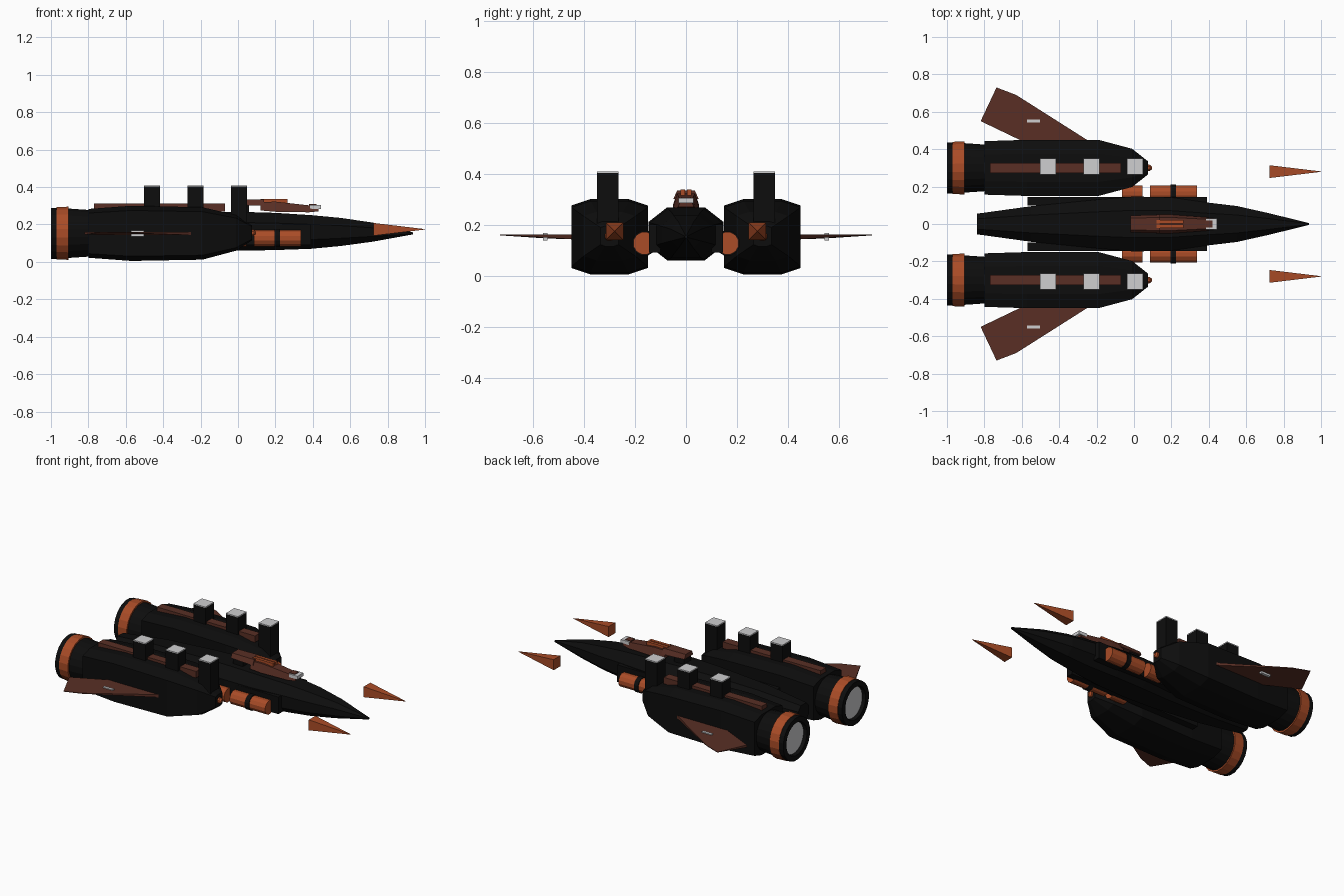
import bpy, bmesh, math

if "Cube" in bpy.data.objects:
    bpy.data.objects.remove(bpy.data.objects["Cube"])


def material(name, rgb):
    m = bpy.data.materials.new(name)
    m.diffuse_color = (*rgb, 1)
    m.use_nodes = True
    m.node_tree.nodes["Principled BSDF"].inputs["Base Color"].default_value = m.diffuse_color
    return m


BLACK = material("hull black", (0.004, 0.004, 0.004))
ORANGE = material("burnt orange", (0.40, 0.072, 0.02))
BROWN = material("dark brown", (0.10, 0.028, 0.018))
GREY = material("light grey", (0.62, 0.62, 0.63))


def finish(bm, name, mat):
    bmesh.ops.recalc_face_normals(bm, faces=bm.faces)
    me = bpy.data.meshes.new(name)
    bm.to_mesh(me)
    bm.free()
    me.materials.append(mat)
    ob = bpy.data.objects.new(name, me)
    bpy.context.collection.objects.link(ob)
    return ob


def loft(name, mat, section, stations):
    """Skin a unit (y, z) section along x; station = (x, y centre, half width, z low, z high)."""
    bm = bmesh.new()
    rings = []
    for x, cy, hw, lo, hi in stations:
        cz, hz = (lo + hi) / 2, (hi - lo) / 2
        rings.append([bm.verts.new((x, cy + a * hw, cz + b * hz)) for a, b in section])
    n = len(section)
    for p, q in zip(rings, rings[1:]):
        for i in range(n):
            j = (i + 1) % n
            bm.faces.new((p[i], p[j], q[j], q[i]))
    bm.faces.new(rings[0])
    bm.faces.new(rings[-1])
    return finish(bm, name, mat)


def box(name, mat, x0, x1, y0, y1, z0, z1):
    return loft(name, mat, SQUARE, [(x, (y0 + y1) / 2, abs(y1 - y0) / 2, z0, z1) for x in (x0, x1)])


def circle(n):
    return [(math.cos(2 * math.pi * (i + .5) / n), math.sin(2 * math.pi * (i + .5) / n)) for i in range(n)]


def round_part(name, mat, sides, y, z, profile):
    return loft(name, mat, circle(sides), [(x, y, r, z - r, z + r) for x, r in profile])


def plate(name, mat, top, bottom):
    """Solid between two matching outlines."""
    bm = bmesh.new()
    a = [bm.verts.new(p) for p in top]
    b = [bm.verts.new(p) for p in bottom]
    bm.faces.new(a)
    bm.faces.new(b)
    for i in range(len(a)):
        j = (i + 1) % len(a)
        bm.faces.new((a[i], a[j], b[j], b[i]))
    return finish(bm, name, mat)


SQUARE = [(1, 1), (-1, 1), (-1, -1), (1, -1)]
OCTAGON = [(1, .83), (.5, 1), (-.5, 1), (-1, .83), (-1, -.83), (-.5, -1), (.5, -1), (1, -.83)]
HULL = [(1, .45), (.5, 1), (-.5, 1), (-1, .45), (-1, -.45), (-.5, -1), (.5, -1), (1, -.45)]

# Central fuselage
loft("fuselage", BLACK, HULL, [
    (-.84, 0, .055, .11, .22), (-.55, 0, .095, .08, .25), (-.2, 0, .13, .062, .265),
    (0, 0, .147, .06, .268), (.2, 0, .142, .063, .262), (.39, 0, .115, .07, .25),
    (.55, 0, .096, .085, .235), (.72, 0, .058, .108, .21), (.935, 0, .005, .147, .158)])

# Turret on the fuselage
TRAP = [(.7, 1), (-.7, 1), (-1, -1), (1, -1)]
loft("turret_rear_arm", BROWN, TRAP, [(-.02, 0, .045, .305, .333), (.14, 0, .05, .3, .333)])
box("turret_mount", BLACK, -.01, .06, -.035, .035, .25, .306)
loft("turret_body", BROWN, TRAP, [(.12, 0, .052, .275, .32), (.2, 0, .05, .268, .322),
                                  (.38, 0, .037, .265, .302), (.43, 0, .03, .27, .296)])
box("turret_tip", GREY, .385, .445, -.03, .03, .284, .305)
box("turret_tip_slot", BROWN, .38, .42, -.02, .02, .29, .309)

for s in (1, -1):
    side = "left" if s > 0 else "right"
    y = .3 * s

    # Turret barrels
    box("turret_barrel_" + side, ORANGE, .12, .265, .004 * s, .022 * s, .315, .337)

    # Side rail of the fuselage
    box("side_rail_" + side, BLACK, -.57, .39, .1 * s, .145 * s, .09, .2)

    # Engine nacelle
    loft("nacelle_" + side, BLACK, OCTAGON, [
        (-.8, y, .143, .022, .283), (-.57, y, .15, .005, .3), (-.19, y, .15, .012, .292),
        (-.01, y, .102, .06, .25), (.075, y, .035, .115, .195)])
    round_part("nacelle_tip_" + side, ORANGE, 8, y, .155, [(.07, .02), (.085, .018), (.095, .008)])

    # Engine neck, coloured ring, recessed nozzle and disc
    round_part("engine_neck_" + side, BLACK, 20, y, .153, [(-.78, .125), (-.91, .134)])
    round_part("engine_ring_" + side, ORANGE, 20, y, .153, [(-.905, .144), (-.97, .141)])
    round_part("engine_nozzle_" + side, BLACK, 20, y, .153,
               [(-.965, .138), (-1, .138), (-1, .105), (-.975, .1)])
    round_part("engine_disc_" + side, GREY, 20, y, .153, [(-.972, .1), (-.979, .1)])

    # Top strip and three square stacks with pale caps
    box("top_strip_" + side, BROWN, -.77, -.07, y - .027, y + .027, .27, .312)
    for i, x in enumerate((-.46, -.228, .005)):
        yc = .307 * s
        base = .17 if i == 2 else .26
        box(f"stack_{side}_{i}", BLACK, x - .043, x + .043, yc - .043, yc + .043, base, .403)
        box(f"stack_cap_{side}_{i}", GREY, x - .043, x + .043, yc - .043, yc + .043, .403, .409)

    # Swept wing, thinning to the tip, with a small pale fitting
    outline = [(-.22, .43, .142), (-.63, .69, .157), (-.735, .73, .158), (-.82, .55, .146), (-.57, .43, .142)]
    plate("wing_" + side, BROWN, [(a, b * s, .161) for a, b, c in outline],
          [(a, b * s, c) for a, b, c in outline])
    box("wing_fitting_" + side, GREY, -.573, -.503, .543 * s, .56 * s, .137, .167)

    # Side pods with dark band
    gy = .163 * s
    round_part("side_pod_front_" + side, ORANGE, 12, gy, .127, [(.085, .045), (.338, .045)])
    round_part("side_pod_rear_" + side, ORANGE, 12, gy, .127, [(-.065, .045), (.045, .045)])
    round_part("side_pod_band_" + side, BLACK, 12, gy, .127, [(.195, .05), (.225, .05)])

    # Detached four-sided spike ahead of the nacelle
    loft("spike_" + side, ORANGE, SQUARE, [(.725, .28 * s, .034, .14, .208), (1, .28 * s, .001, .173, .175)])
